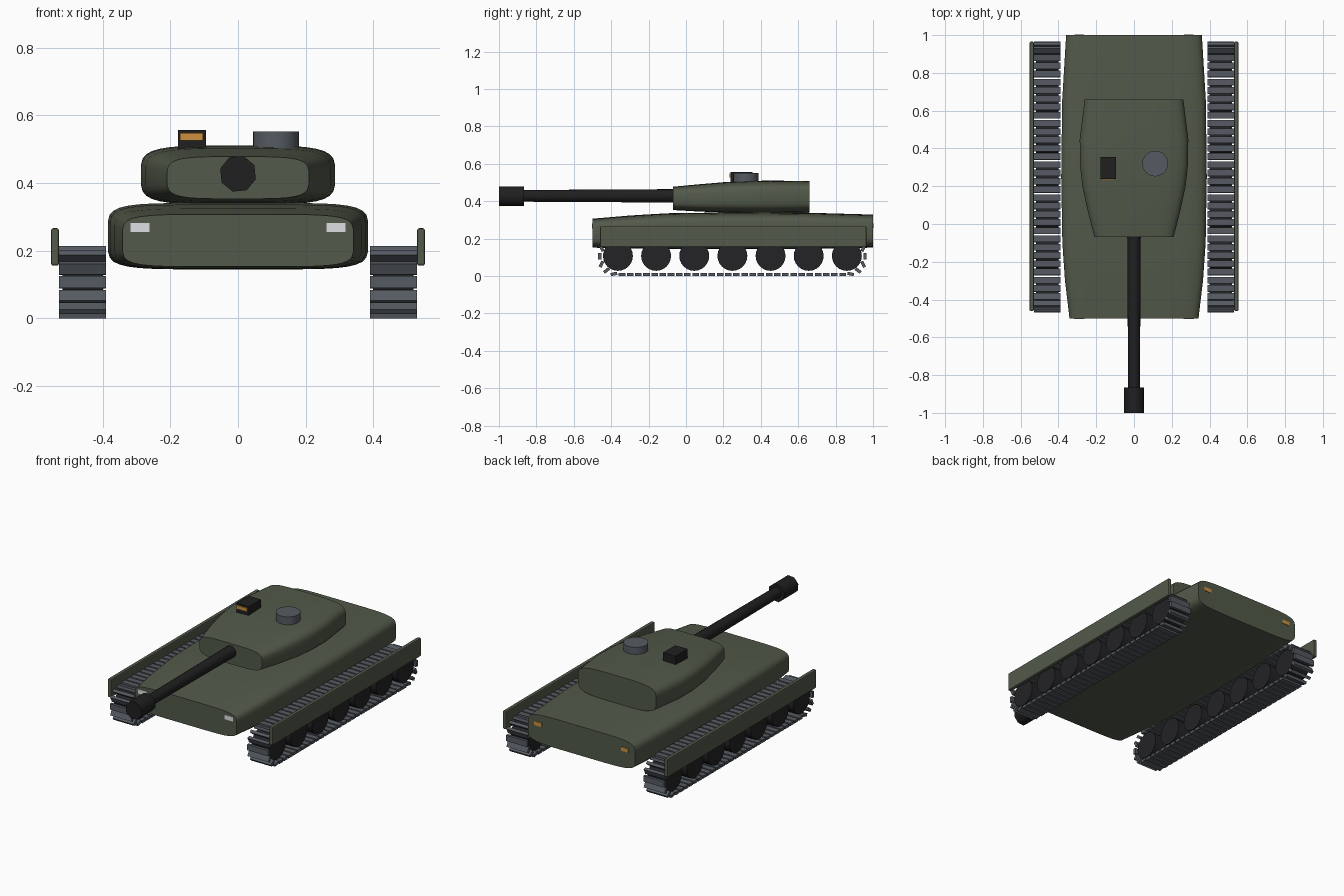
import bpy, bmesh, math
from mathutils import Matrix, Vector

if "Cube" in bpy.data.objects:
    bpy.data.objects.remove(bpy.data.objects["Cube"])


def material(name, rgb):
    m = bpy.data.materials.new(name)
    m.diffuse_color = (*rgb, 1)
    m.use_nodes = True
    m.node_tree.nodes["Principled BSDF"].inputs["Base Color"].default_value = m.diffuse_color
    return m


GREEN = material("olive_green", (0.085, 0.100, 0.068))
STEEL = material("steel_grey", (0.092, 0.105, 0.122))
BLACK = material("gun_black", (0.014, 0.014, 0.015))
RUBBER = material("wheel_rubber", (0.017, 0.017, 0.019))
AMBER = material("amber", (0.60, 0.28, 0.045))
WHITE = material("lamp_white", (0.72, 0.74, 0.76))


def finish(name, bm, mat, angle=None):
    bmesh.ops.recalc_face_normals(bm, faces=bm.faces)
    me = bpy.data.meshes.new(name)
    bm.to_mesh(me)
    bm.free()
    me.materials.append(mat)
    ob = bpy.data.objects.new(name, me)
    bpy.context.collection.objects.link(ob)
    if angle:
        bpy.ops.object.select_all(action='DESELECT')
        ob.select_set(True)
        bpy.context.view_layer.objects.active = ob
        bpy.ops.object.shade_smooth_by_angle(angle=math.radians(angle))
    return ob


def add_box(bm, lo, hi):
    lo, hi = Vector(lo), Vector(hi)
    m = Matrix.Translation((lo + hi) / 2) @ Matrix.Diagonal((*(hi - lo), 1))
    return bmesh.ops.create_cube(bm, size=1, matrix=m)


def box(name, lo, hi, mat, bevel=0):
    bm = bmesh.new()
    add_box(bm, lo, hi)
    if bevel:
        bmesh.ops.bevel(bm, geom=bm.edges[:], offset=bevel, segments=2,
                        profile=0.5, affect='EDGES')
    return finish(name, bm, mat)


def cylinder(name, centre, r1, r2, depth, axis, sides, mat, spin=0, angle=40):
    bm = bmesh.new()
    rot = {'X': Matrix.Rotation(math.pi / 2, 4, 'Y'),
           'Y': Matrix.Rotation(math.pi / 2, 4, 'X'), 'Z': Matrix()}[axis]
    m = Matrix.Translation(centre) @ rot @ Matrix.Rotation(spin, 4, 'Z')
    bmesh.ops.create_cone(bm, cap_ends=True, segments=sides, radius1=r1,
                          radius2=r2, depth=depth, matrix=m)
    return finish(name, bm, mat, angle)


def loft(name, sections, power, mat, n=32):
    """Superellipse sections (y, half width, bottom z, top z) joined along y."""
    bm = bmesh.new()
    rings = []
    for y, w, z0, z1 in sections:
        ring = []
        for i in range(n):
            t = 2 * math.pi * (i + 0.5) / n
            c, s = math.cos(t), math.sin(t)
            x = w * math.copysign(abs(c) ** power, c)
            z = (z0 + z1) / 2 + (z1 - z0) / 2 * math.copysign(abs(s) ** power, s)
            ring.append(bm.verts.new((x, y, z)))
        rings.append(ring)
    for a, b in zip(rings, rings[1:]):
        for i in range(n):
            j = (i + 1) % n
            bm.faces.new((a[i], a[j], b[j], b[i]))
    bm.faces.new(rings[0])
    bm.faces.new(rings[-1])
    return finish(name, bm, mat, 45)


# Hull and turret bodies
loft("hull", [(-0.5, 0.342, 0.152, 0.307), (-0.3, 0.366, 0.147, 0.324),
              (-0.1, 0.38, 0.145, 0.336), (0.25, 0.386, 0.144, 0.341),
              (0.65, 0.381, 0.145, 0.339), (1.0, 0.36, 0.152, 0.329)],
     0.36, GREEN)
loft("turret", [(-0.07, 0.21, 0.353, 0.478), (0.07, 0.246, 0.345, 0.491),
                (0.2, 0.274, 0.340, 0.502), (0.32, 0.287, 0.337, 0.508),
                (0.45, 0.288, 0.336, 0.511), (0.66, 0.262, 0.340, 0.508)],
     0.47, GREEN)

# Gun
cylinder("gun_barrel", (0, -0.47, 0.429), 0.036, 0.031, 0.88, 'Y', 16, BLACK)
cylinder("muzzle", (0, -0.9325, 0.427), 0.055, 0.055, 0.135, 'Y', 8, BLACK,
         spin=math.radians(28), angle=50)

# Hatch and sight on the roof
cylinder("hatch", (0.112, 0.32, 0.524), 0.068, 0.068, 0.055, 'Z', 24, STEEL)
box("sight_box", (-0.178, 0.239, 0.49), (-0.095, 0.355, 0.557), BLACK)
box("sight_lens", (-0.172, 0.232, 0.526), (-0.103, 0.240, 0.548), AMBER)

# Running gear constants
WHEELS = 7
Y0, Y1, ZC, R = -0.364, 0.86, 0.106, 0.097
LINKS = 70


def link_place(d):
    """Position and tilt of a link at distance d round the track."""
    L, A = Y1 - Y0, math.pi * R
    if d < L:
        return Y0 + d, ZC - R, 0
    d -= L
    if d < A:
        a = -math.pi / 2 + d / R
        return Y1 + R * math.cos(a), ZC + R * math.sin(a), a + math.pi / 2
    d -= A
    if d < L:
        return Y1 - d, ZC + R, 0
    a = math.pi / 2 + (d - L) / R
    return Y0 + R * math.cos(a), ZC + R * math.sin(a), a + math.pi / 2


for side, s in (("left", -1), ("right", 1)):
    # Track links
    bm = bmesh.new()
    total = 2 * (Y1 - Y0) + 2 * math.pi * R
    for i in range(LINKS):
        y, z, tilt = link_place(total * (i + 0.5) / LINKS)
        m = (Matrix.Translation((s * 0.46, y, z))
             @ Matrix.Rotation(-tilt, 4, 'X')
             @ Matrix.Diagonal((0.14, 0.035, 0.017, 1)))
        bmesh.ops.create_cube(bm, size=1, matrix=m)
    finish(side + "_track", bm, STEEL)
    # Road wheels
    for i in range(WHEELS):
        y = Y0 + (Y1 - Y0) * i / (WHEELS - 1)
        cylinder(f"{side}_wheel_{i + 1}", (s * 0.46, y, 0.108), 0.08, 0.08,
                 0.12, 'X', 24, RUBBER)
    # Side skirt
    xs = sorted((s * 0.53, s * 0.553))
    box(side + "_skirt", (xs[0], -0.46, 0.155), (xs[1], 0.965, 0.266), GREEN, 0.006)
    # Lamps
    box(side + "_headlight", (s * 0.29 - 0.028, -0.503, 0.255),
        (s * 0.29 + 0.028, -0.496, 0.282), WHITE)
    box(side + "_tail_light", (s * 0.29 - 0.025, 0.996, 0.256),
        (s * 0.29 + 0.025, 1.003, 0.280), AMBER)
